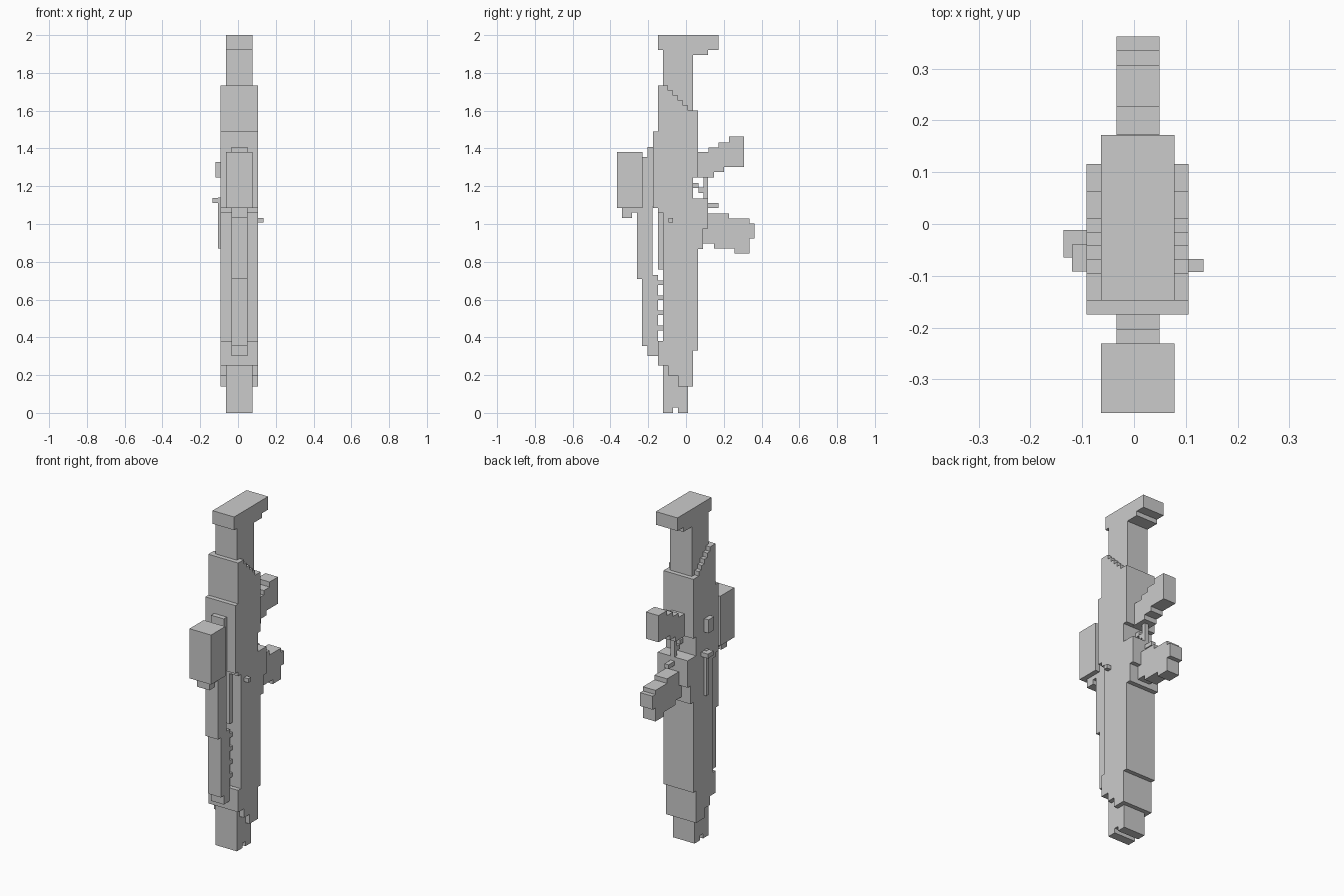
import bpy, bmesh

# Half-width bands (x min, x max) shared by the parts
WIDE = (-0.092, 0.105)
MID = (-0.064, 0.078)
NARROW = (-0.034, 0.049)
THIN = (-0.006, 0.021)


def profile(name, xs, pts):
    """Extrude a side outline (y, z) across the x range."""
    bm = bmesh.new()
    face = bm.faces.new([bm.verts.new((xs[0], y, z)) for y, z in pts])
    ext = bmesh.ops.extrude_face_region(bm, geom=[face])
    moved = [v for v in ext["geom"] if isinstance(v, bmesh.types.BMVert)]
    bmesh.ops.translate(bm, verts=moved, vec=(xs[1] - xs[0], 0, 0))
    bmesh.ops.recalc_face_normals(bm, faces=bm.faces)
    mesh = bpy.data.meshes.new(name)
    bm.to_mesh(mesh)
    bm.free()
    obj = bpy.data.objects.new(name, mesh)
    bpy.context.collection.objects.link(obj)
    return obj


def box(name, xs, ys, zs):
    return profile(name, xs, [(ys[0], zs[0]), (ys[1], zs[0]), (ys[1], zs[1]), (ys[0], zs[1])])


def stairs(y, z, dy, dz, n):
    """Points of a descending staircase."""
    pts = []
    for i in range(n):
        pts += [(y + i * dy, z - i * dz), (y + (i + 1) * dy, z - i * dz)]
    return pts


# Main body with stepped muzzle end and stair-cut rear slope
profile("body", WIDE, [
    (-0.148, 0.25), (-0.095, 0.25), (-0.095, 0.197), (-0.042, 0.197), (-0.042, 0.14),
    (0.037, 0.14), (0.037, 0.33), (0.063, 0.33), (0.063, 0.868), (0.09, 0.868),
    (0.09, 0.975), (0.116, 0.975), (0.116, 1.135), (0.037, 1.135), (0.037, 1.247),
    (0.063, 1.247), (0.063, 1.60), (0.011, 1.60)]
    + stairs(-0.095, 1.706, 0.0265, 0.0265, 4)[::-1]
    + [(-0.095, 1.733), (-0.148, 1.733), (-0.148, 1.49), (-0.175, 1.49), (-0.175, 1.085),
       (-0.148, 1.085), (-0.148, 1.06), (-0.122, 1.06), (-0.122, 0.38), (-0.148, 0.38)])

# Muzzle with a notch in its tip
profile("muzzle", MID, [
    (-0.122, 0), (-0.069, 0), (-0.069, 0.028), (-0.042, 0.028), (-0.042, 0),
    (0.011, 0), (0.011, 0.26), (-0.122, 0.26)])

# Stock with butt plate
profile("stock", MID, [
    (-0.122, 1.58), (0.037, 1.58), (0.037, 1.895), (0.116, 1.895), (0.116, 1.922),
    (0.172, 1.922), (0.172, 2.0), (-0.148, 2.0), (-0.148, 1.922), (-0.122, 1.922)])

# Sight housing and the piece under it
box("sight_housing", MID, (-0.365, -0.231), (1.085, 1.38))
profile("sight_foot", NARROW, [
    (-0.338, 1.09), (-0.338, 1.033), (-0.285, 1.033), (-0.285, 1.06), (-0.25, 1.06), (-0.25, 1.09)])

# Long front rail
profile("front_rail", NARROW, [
    (-0.259, 0.71), (-0.232, 0.71), (-0.232, 0.355), (-0.204, 0.355), (-0.204, 0.302),
    (-0.147, 0.302), (-0.147, 0.73), (-0.177, 0.73), (-0.177, 1.09), (-0.174, 1.09),
    (-0.174, 1.407), (-0.204, 1.407), (-0.204, 1.355), (-0.232, 1.355), (-0.232, 1.09), (-0.259, 1.09)])
box("rail_strip", NARROW, (-0.148, -0.121), (0.76, 1.07))
for i in range(4):
    box("rail_tooth", NARROW, (-0.148, -0.121), (0.437 + i * 0.08, 0.462 + i * 0.08))
box("rail_base", NARROW, (-0.148, -0.121), (0.302, 0.381))

# Pistol grip and magazine stub at the back
profile("rear_grip", NARROW, [
    (0.06, 1.055), (0.227, 1.055), (0.227, 1.028), (0.336, 1.028), (0.336, 1.003),
    (0.362, 1.003), (0.362, 0.923), (0.336, 0.923), (0.336, 0.843), (0.257, 0.843),
    (0.257, 0.869), (0.147, 0.869), (0.147, 0.896), (0.06, 0.896)])
profile("rear_stub", NARROW, [
    (0.05, 1.38), (0.12, 1.38), (0.12, 1.405), (0.173, 1.405), (0.173, 1.432),
    (0.227, 1.432), (0.227, 1.462), (0.307, 1.462), (0.307, 1.303), (0.2, 1.303),
    (0.2, 1.275), (0.147, 1.275), (0.147, 1.246), (0.05, 1.246)])

# Trigger, guard and rear nub
profile("trigger", THIN, [
    (0.03, 1.19), (0.065, 1.19), (0.065, 1.165), (0.095, 1.165), (0.095, 1.192),
    (0.065, 1.192), (0.065, 1.217), (0.03, 1.217)])
box("trigger_guard", THIN, (0.093, 0.116), (1.13, 1.25))
box("rear_nub", THIN, (0.11, 0.172), (1.085, 1.11))

# Small side controls
box("side_pin", (0.1, 0.134), (-0.093, -0.068), (1.007, 1.031))
box("side_button", (-0.12, -0.09), (-0.092, -0.04), (1.247, 1.327))
box("side_strip", (-0.106, -0.09), (-0.065, -0.04), (0.87, 1.14))
box("side_handle", (-0.136, -0.09), (-0.065, -0.012), (1.112, 1.138))
